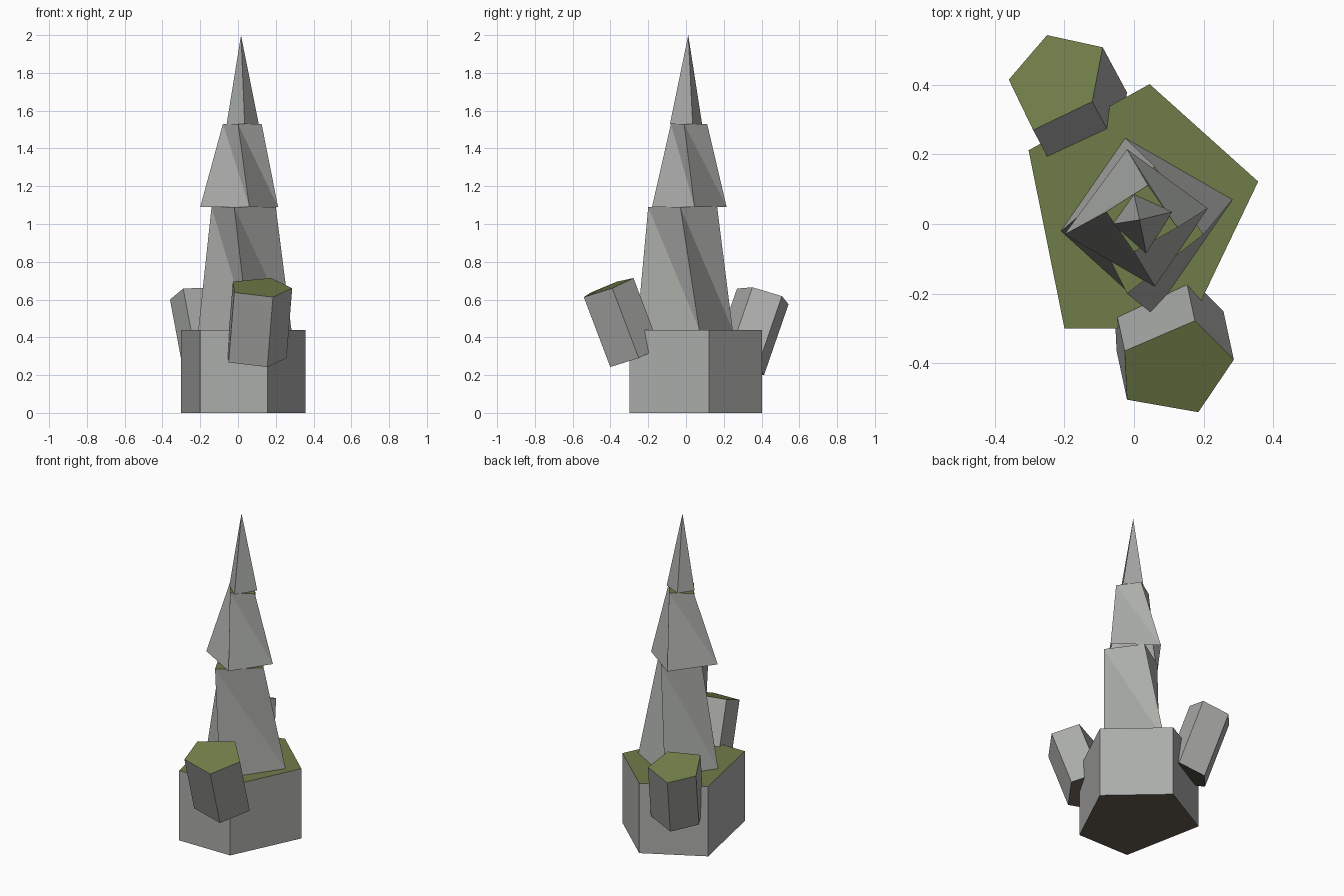
import bpy
import bmesh
from mathutils import Vector

if "Cube" in bpy.data.objects:
    bpy.data.objects.remove(bpy.data.objects["Cube"])


def make_material(name, color):
    mat = bpy.data.materials.new(name)
    mat.diffuse_color = (*color, 1)
    mat.use_nodes = True
    mat.node_tree.nodes["Principled BSDF"].inputs["Base Color"].default_value = mat.diffuse_color
    return mat


materials = [make_material("stone", (0.41, 0.42, 0.40)),
             make_material("moss", (0.16, 0.20, 0.065)),
             make_material("dark_soil", (0.13, 0.11, 0.085))]
STONE, MOSS, SOIL = range(3)


def at_height(points, z):
    return [(x, y, z) for x, y in points]


def shifted(points, offset):
    return [Vector(p) + Vector(offset) for p in points]


def loft(name, bottom, top, spire=False):
    """Flat-sided solid between two matching counter-clockwise loops.
    Spire tiers are twisted and open below; a one-point top makes a spike."""
    bm = bmesh.new()
    b = [bm.verts.new(p) for p in bottom]
    t = [bm.verts.new(p) for p in top]
    n = len(b)
    if not spire:
        bm.faces.new(b[::-1]).material_index = SOIL
    for i in range(n):
        j = (i + 1) % n
        if len(t) == 1:
            bm.faces.new((b[i], b[j], t[0]))
        elif spire:
            bm.faces.new((b[i], b[j], t[i]))
            bm.faces.new((b[j], t[j], t[i]))
        else:
            bm.faces.new((b[i], b[j], t[j], t[i]))
    if len(t) > 1:
        bm.faces.new(t).material_index = MOSS  # mossy cap
    mesh = bpy.data.meshes.new(name)
    for mat in materials:
        mesh.materials.append(mat)
    bm.to_mesh(mesh)
    bm.free()
    obj = bpy.data.objects.new(name, mesh)
    bpy.context.collection.objects.link(obj)
    return obj


# Five-sided base block
base = [(-0.20, -0.30), (0.155, -0.30), (0.357, 0.122), (0.045, 0.402), (-0.303, 0.212)]
loft("base_rock", at_height(base, 0), at_height(base, 0.44))

# Stacked four-sided spire, each tier slightly twisted
loft("lower_tier",
     at_height([(0.055, -0.26), (0.283, 0.07), (-0.025, 0.247), (-0.21, -0.02)], 0.44),
     at_height([(-0.02, -0.20), (0.20, -0.03), (0.06, 0.165), (-0.14, 0.04)], 1.09), True)
loft("middle_tier",
     at_height([(0.06, -0.18), (0.212, 0.045), (-0.02, 0.215), (-0.20, -0.03)], 1.09),
     at_height([(0.0, -0.08), (0.125, -0.01), (0.04, 0.112), (-0.08, 0.035)], 1.53), True)
loft("tip_spike",
     at_height([(0.035, -0.085), (0.11, 0.035), (0.0, 0.085), (-0.06, 0.0)], 1.53),
     [(0.016, 0.012, 2.0)], True)

# Leaning five-sided side rocks
front_top = [(-0.02, -0.505, 0.637), (0.185, -0.541, 0.613), (0.287, -0.39, 0.66),
             (0.175, -0.278, 0.714), (-0.027, -0.365, 0.695)]
loft("front_side_rock", shifted(front_top, (-0.03, 0.14, -0.37)), front_top)

back_top = [(-0.29, 0.27, 0.658), (-0.12, 0.352, 0.665), (-0.09, 0.508, 0.618),
            (-0.25, 0.543, 0.575), (-0.36, 0.415, 0.60)]
loft("back_side_rock", shifted(back_top, (0.07, -0.13, -0.375)), back_top)
